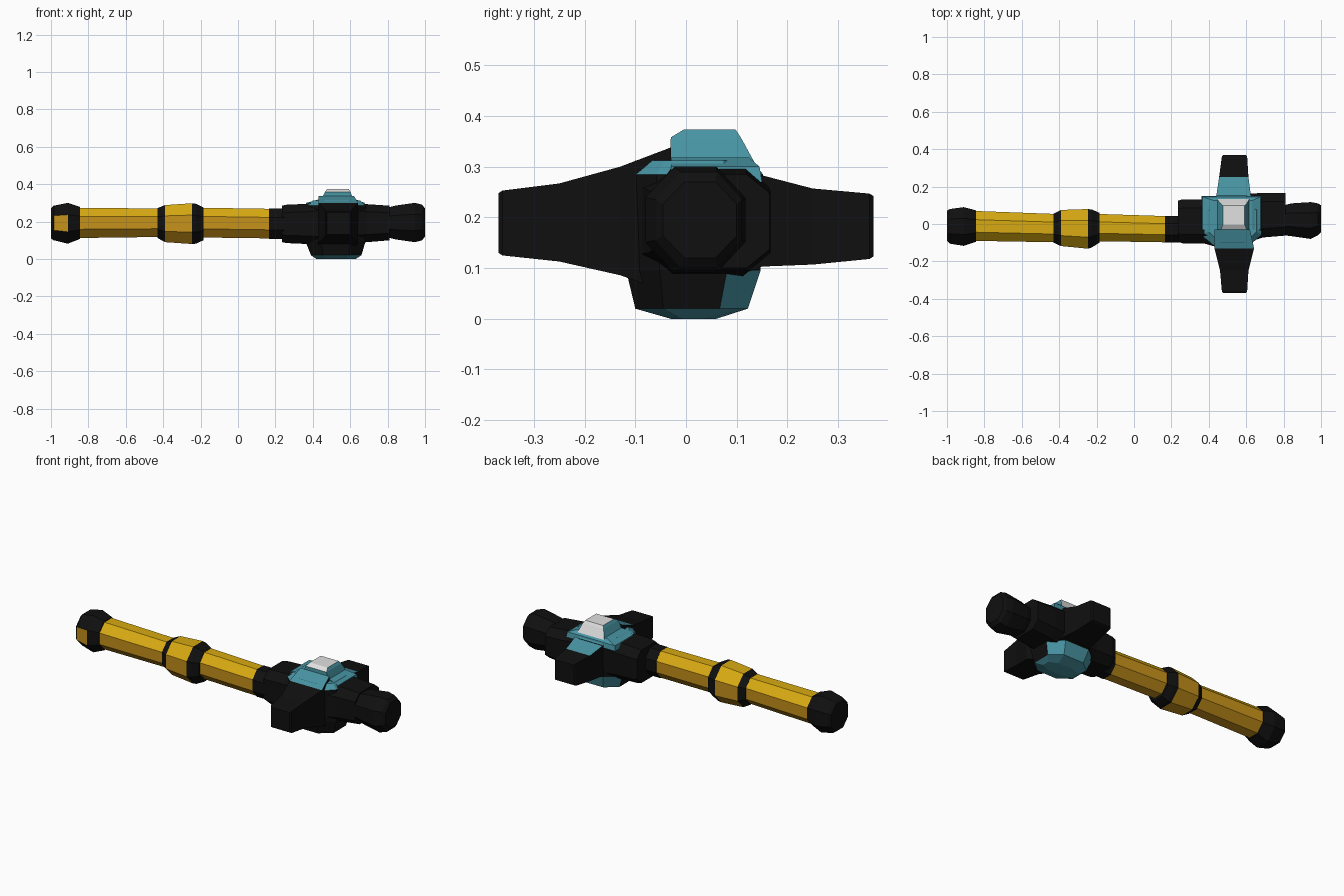
import bpy, bmesh
from mathutils import Vector


def material(name, rgb):
    m = bpy.data.materials.new(name)
    m.diffuse_color = (*rgb, 1)
    return m


MATS = [material("black", (0.005, 0.005, 0.005)),
        material("gold", (0.68, 0.40, 0.006)),
        material("amber", (0.56, 0.28, 0.01)),
        material("teal", (0.065, 0.30, 0.37)),
        material("pale_grey", (0.75, 0.75, 0.75))]
BLACK, GOLD, AMBER, TEAL, PALE = range(5)


def section(u0, u1, v0, v1, cut):
    """Rectangle with its corners cut by a fraction of its size."""
    if cut == 0:
        return [(u0, v0), (u1, v0), (u1, v1), (u0, v1)]
    a, b = (u1 - u0) * cut, (v1 - v0) * cut
    return [(u0 + a, v0), (u1 - a, v0), (u1, v0 + b), (u1, v1 - b),
            (u1 - a, v1), (u0 + a, v1), (u0, v1 - b), (u0, v0 + b)]


def loft(name, axis, stations, paint, cut=0.29):
    """Skin of sections (position, u0, u1, v0, v1) along an axis.
    paint(centre, normal) returns the material index."""
    bm = bmesh.new()
    rings = []
    for p, *rect in stations:
        ring = []
        for u, v in section(*rect, cut):
            co = {"x": (p, u, v), "y": (u, p, v), "z": (u, v, p)}[axis]
            ring.append(bm.verts.new(co))
        rings.append(ring)
    n = len(rings[0])
    for a, b in zip(rings, rings[1:]):
        for i in range(n):
            j = (i + 1) % n
            bm.faces.new((a[i], a[j], b[j], b[i]))
    bm.faces.new(rings[0])
    bm.faces.new(rings[-1])
    bmesh.ops.recalc_face_normals(bm, faces=bm.faces)
    for f in bm.faces:
        f.normal_update()
        f.material_index = paint(f.calc_center_median(), f.normal)
    me = bpy.data.meshes.new(name)
    bm.to_mesh(me)
    bm.free()
    for m in MATS:
        me.materials.append(m)
    ob = bpy.data.objects.new(name, me)
    bpy.context.collection.objects.link(ob)
    return ob


def black(c, n):
    return BLACK


def golden(c, n):
    return GOLD if n.z > 0.3 else AMBER


def ring_paint(c, n):
    return golden(c, n) if -0.395 < c.x < -0.245 else BLACK


def pommel_paint(c, n):
    return AMBER if n.y < -0.85 and c.x < -0.9 else BLACK


# Handle, from the pommel to the head
loft("pommel", "x", [(-1.0, -0.09, 0.07, 0.11, 0.27),
                     (-0.985, -0.105, 0.08, 0.10, 0.285),
                     (-0.91, -0.117, 0.09, 0.082, 0.30),
                     (-0.845, -0.095, 0.073, 0.107, 0.278)], pommel_paint)
loft("rear_grip", "x", [(-0.86, -0.09, 0.07, 0.112, 0.273),
                        (-0.40, -0.098, 0.053, 0.118, 0.27)], golden)
loft("grip_ring", "x", [(-0.43, -0.10, 0.055, 0.112, 0.272),
                        (-0.39, -0.118, 0.075, 0.09, 0.288),
                        (-0.245, -0.132, 0.08, 0.08, 0.298),
                        (-0.225, -0.125, 0.077, 0.082, 0.295),
                        (-0.185, -0.10, 0.06, 0.10, 0.275)], ring_paint)
loft("front_grip", "x", [(-0.20, -0.092, 0.054, 0.115, 0.274),
                         (0.175, -0.098, 0.042, 0.11, 0.268)], golden)
loft("grip_collar", "x", [(0.165, -0.10, 0.044, 0.107, 0.27),
                          (0.25, -0.10, 0.044, 0.107, 0.27)], black)

# Head: socket, front socket and tip knob
loft("rear_socket", "x", [(0.235, -0.095, 0.125, 0.09, 0.285),
                          (0.26, -0.103, 0.132, 0.085, 0.29),
                          (0.37, -0.103, 0.132, 0.08, 0.295),
                          (0.45, -0.125, 0.14, 0.07, 0.31)], black, 0.2)
loft("front_socket", "x", [(0.60, -0.10, 0.16, 0.08, 0.31),
                           (0.69, -0.072, 0.167, 0.09, 0.293),
                           (0.81, -0.062, 0.165, 0.10, 0.285)], black, 0.2)
loft("tip_knob", "x", [(0.80, -0.06, 0.10, 0.115, 0.275),
                       (0.84, -0.065, 0.11, 0.105, 0.285),
                       (0.945, -0.08, 0.117, 0.09, 0.30),
                       (0.985, -0.06, 0.11, 0.10, 0.29),
                       (1.0, -0.045, 0.10, 0.12, 0.27)], black)


# Hub block with a crystal keel below
def hub_paint(c, n):
    if c.z < 0.1 and (n.y > 0.2 or n.z < -0.7):
        return TEAL
    return TEAL if n.z > 0.4 else BLACK


loft("hub", "z", [(0.0, 0.42, 0.63, -0.03, 0.06),
                  (0.02, 0.39, 0.66, -0.10, 0.122),
                  (0.095, 0.36, 0.682, -0.118, 0.147),
                  (0.285, 0.36, 0.682, -0.128, 0.152),
                  (0.312, 0.40, 0.655, -0.10, 0.13)], hub_paint, 0.25)


# Cross arms
def arm_paint(c, n):
    return TEAL if n.z > 0.7 and abs(c.y) < 0.24 and c.y > -0.13 else BLACK


loft("left_arm", "y", [(-0.37, 0.477, 0.598, 0.13, 0.248),
                       (-0.362, 0.47, 0.605, 0.125, 0.253),
                       (-0.25, 0.46, 0.612, 0.113, 0.267),
                       (-0.13, 0.43, 0.642, 0.086, 0.30),
                       (-0.03, 0.43, 0.62, 0.05, 0.338)], arm_paint, 0)
loft("right_arm", "y", [(0.10, 0.43, 0.64, 0.085, 0.305),
                        (0.15, 0.44, 0.625, 0.103, 0.283),
                        (0.25, 0.455, 0.612, 0.107, 0.257),
                        (0.362, 0.47, 0.605, 0.118, 0.247),
                        (0.37, 0.477, 0.598, 0.123, 0.242)], arm_paint, 0)


# Crystal on top: teal flanks, pale crown and rear slope
def crystal_paint(c, n):
    return PALE if n.z > 0.6 and c.z > 0.35 or n.y > 0.5 and c.z > 0.3 else TEAL


loft("crystal_base", "z", [(0.27, 0.36, 0.682, -0.03, 0.15),
                           (0.30, 0.365, 0.677, -0.03, 0.145),
                           (0.318, 0.43, 0.63, -0.03, 0.125)],
     lambda c, n: TEAL, 0)
loft("crystal", "z", [(0.285, 0.43, 0.625, -0.032, 0.148),
                      (0.358, 0.465, 0.602, -0.03, 0.108),
                      (0.373, 0.475, 0.592, -0.005, 0.098)], crystal_paint, 0)
